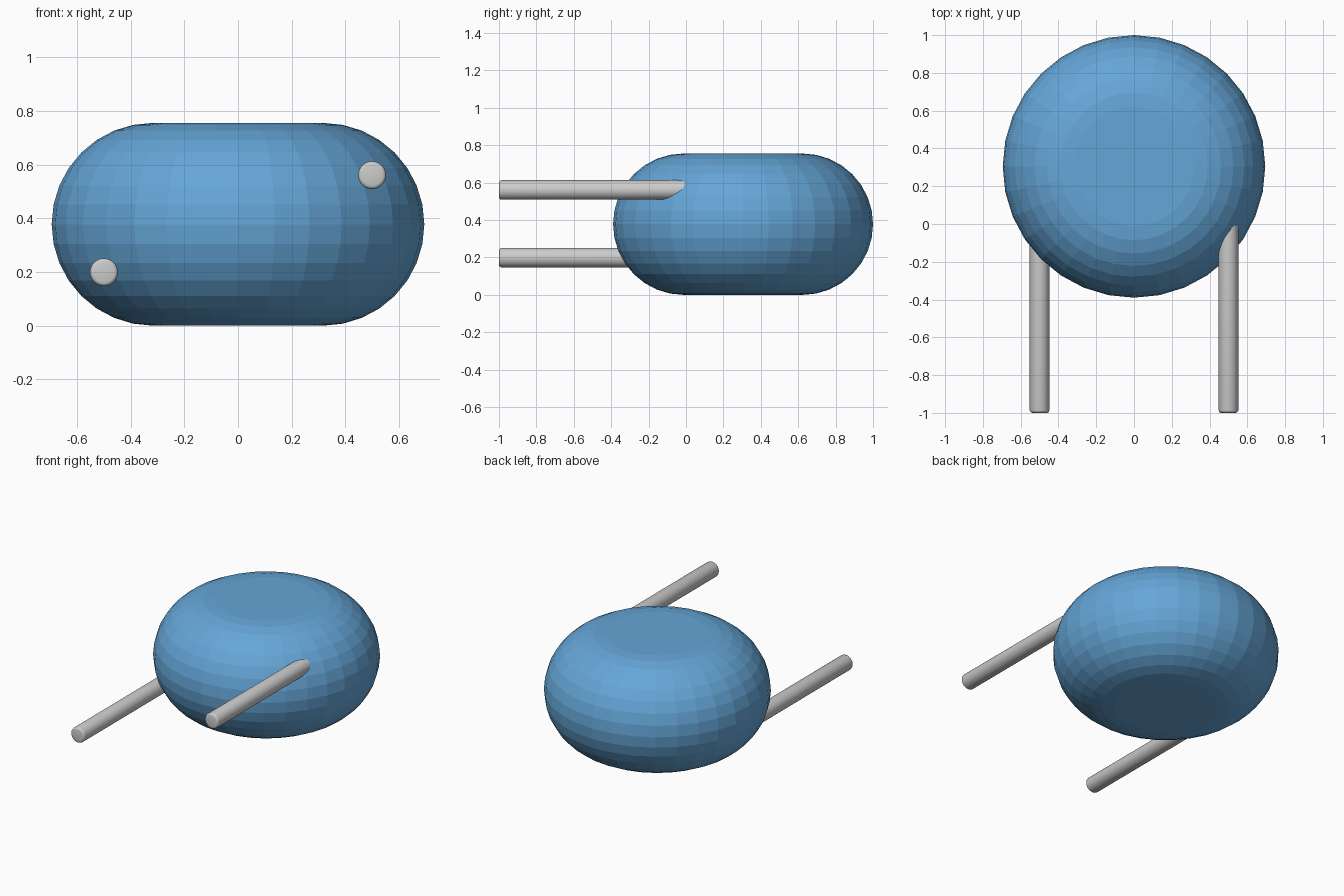
import bpy, bmesh
from math import sin, cos, pi, radians

if "Cube" in bpy.data.objects:
    bpy.data.objects.remove(bpy.data.objects["Cube"])


def lathe(name, profile, sides, location, tilt=0.0):
    """Revolve (radius, height) points about local z; flat caps close both ends."""
    bm = bmesh.new()
    rings = [[bm.verts.new((r * cos(2 * pi * i / sides), r * sin(2 * pi * i / sides), h))
              for i in range(sides)] for r, h in profile]
    for a, b in zip(rings, rings[1:]):
        for i in range(sides):
            j = (i + 1) % sides
            bm.faces.new((a[i], a[j], b[j], b[i]))
    bm.faces.new(rings[0][::-1])
    bm.faces.new(rings[-1])
    mesh = bpy.data.meshes.new(name)
    bm.to_mesh(mesh)
    bm.free()
    obj = bpy.data.objects.new(name, mesh)
    obj.location = location
    obj.rotation_euler.x = tilt
    bpy.context.collection.objects.link(obj)
    return obj


# Blue coated disc: flat top and bottom with a fully rounded rim
RADIUS, HALF, STEPS = 0.695, 0.378, 16
rim = [-pi / 2 + pi * k / STEPS for k in range(STEPS + 1)]
body = lathe("disc_body",
             [(RADIUS - HALF + HALF * cos(a), HALF * sin(a)) for a in rim],
             32, (0, 0.305, HALF))
blue = bpy.data.materials.new("blue_coating")
blue.diffuse_color = (0.13, 0.38, 0.68, 1)
blue.use_nodes = True
blue.node_tree.nodes["Principled BSDF"].inputs["Base Color"].default_value = blue.diffuse_color
body.data.materials.append(blue)

# Two wire leads running forward, one low and one high, with softened tips
R, LENGTH, B = 0.052, 1.05, 0.014
arc = [radians(d) for d in (0, 30, 60, 90)]
lead_profile = [(R, 0)] + [(R - B + B * cos(a), LENGTH - B + B * sin(a)) for a in arc]
for name, side in (("left_lead", -1), ("right_lead", 1)):
    lead = lathe(name, lead_profile, 32,
                 (0.5 * side, LENGTH - 1, HALF + 0.002 + 0.181 * side), pi / 2)
    bpy.context.view_layer.objects.active = lead
    lead.select_set(True)
    bpy.ops.object.shade_smooth_by_angle(angle=radians(35))
    lead.select_set(False)
